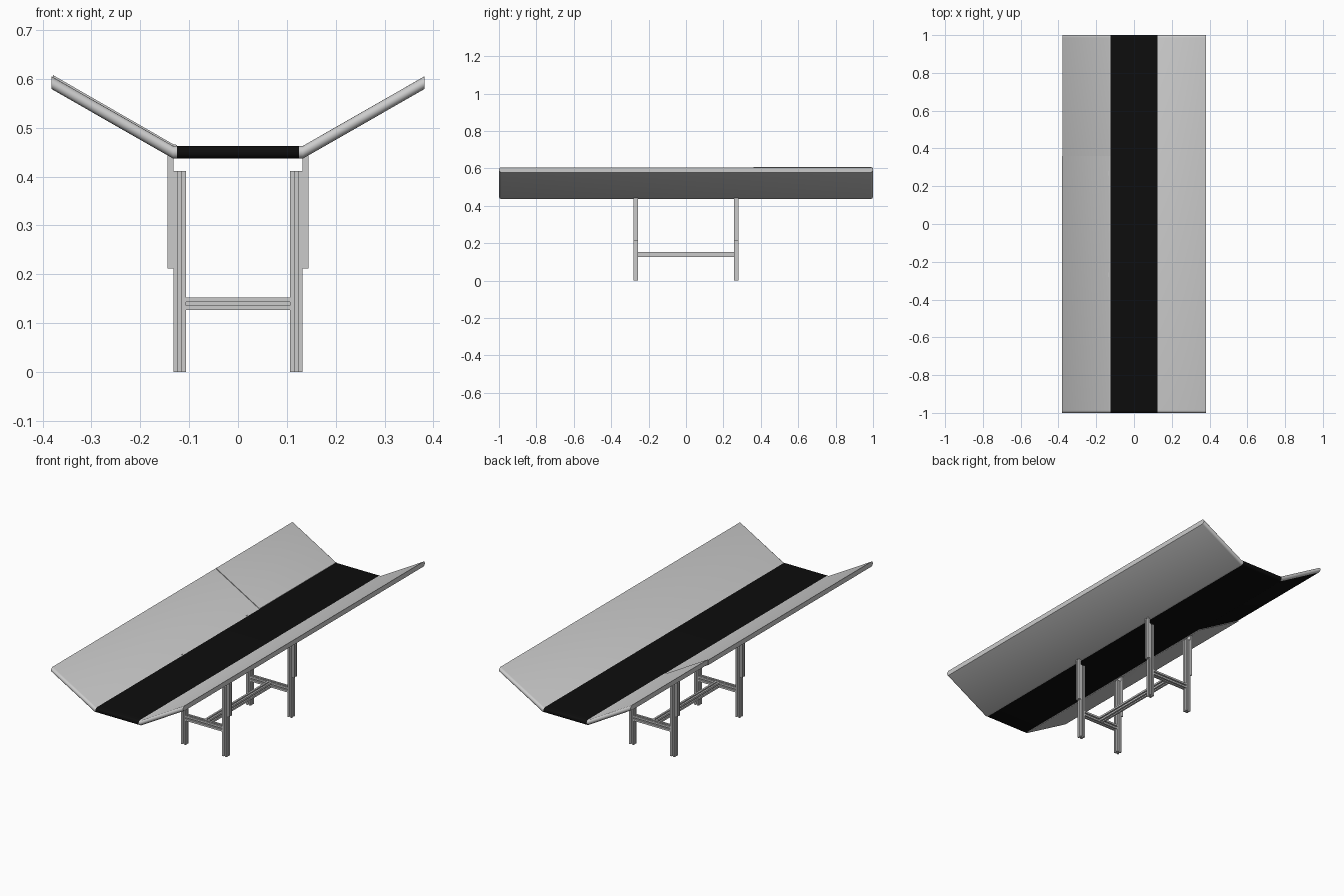
import bpy, bmesh, math
from mathutils import Vector

if "Cube" in bpy.data.objects:
    bpy.data.objects.remove(bpy.data.objects["Cube"])

black = bpy.data.materials.new("black_rubber")
black.diffuse_color = (0.004, 0.004, 0.004, 1)
black.use_nodes = True
black.node_tree.nodes["Principled BSDF"].inputs["Base Color"].default_value = black.diffuse_color
grey = bpy.data.materials.new("grey_metal")
grey.diffuse_color = (0.8, 0.8, 0.8, 1)
grey.use_nodes = True
grey.node_tree.nodes["Principled BSDF"].inputs["Base Color"].default_value = grey.diffuse_color


def loft(name, sections):
    """Join matching closed sections with quads and cap both ends."""
    bm = bmesh.new()
    rings = [[bm.verts.new(p) for p in s] for s in sections]
    n = len(rings[0])
    for a, b in zip(rings, rings[1:]):
        for i in range(n):
            j = (i + 1) % n
            bm.faces.new((a[i], a[j], b[j], b[i]))
    bm.faces.new(rings[0])
    bm.faces.new(rings[-1])
    bmesh.ops.recalc_face_normals(bm, faces=bm.faces)
    me = bpy.data.meshes.new(name)
    bm.to_mesh(me)
    bm.free()
    ob = bpy.data.objects.new(name, me)
    bpy.context.collection.objects.link(ob)
    return ob


def smooth(ob):
    bpy.ops.object.select_all(action='DESELECT')
    ob.select_set(True)
    bpy.context.view_layer.objects.active = ob
    bpy.ops.object.shade_smooth_by_angle(angle=math.radians(35))


def slab(name, stations, y0=-1, y1=1, round0=True, round1=True, r=0.013):
    """Flat strip along y with half-round ends, swept across (x, z) stations."""
    prof = []
    for y, s, rnd in ((y1, 1, round1), (y0, -1, round0)):
        if rnd:
            for k in range(9):
                a = math.pi * k / 8
                prof.append((y + s * r * (math.sin(a) - 1), s * r * math.cos(a)))
        else:
            prof += [(y, s * r), (y, -s * r)]
    ob = loft(name, [[(x, y, z + dz) for y, dz in prof] for x, z in stations])
    smooth(ob)
    return ob


def extrusion(name, start, end, w=0.026, slot=0.007, depth=0.007):
    """Square slotted aluminium bar between two points."""
    h, g, d = w / 2, slot / 2, w / 2 - depth
    side = [(h, -h), (h, -g), (d, -g), (d, g), (h, g)]
    prof = []
    for k in range(4):
        c, s = ((1, 0), (0, 1), (-1, 0), (0, -1))[k]
        prof += [(u * c - v * s, u * s + v * c) for u, v in side]
    a, b = Vector(start), Vector(end)
    t = (b - a).normalized()
    u = Vector((1, 0, 0)) if abs(t.x) < 0.5 else Vector((0, 1, 0))
    v = t.cross(u)
    return loft(name, [[p + u * i + v * j for i, j in prof] for p in (a, b)])


# belt bed and tilted side wings
slab("belt", [(-0.125, 0.45), (0.125, 0.45)]).data.materials.append(black)
slab("right_wing", [(0.125, 0.45), (0.133, 0.45), (0.382, 0.5925)])
slab("left_wing_front", [(-0.125, 0.45), (-0.133, 0.45), (-0.382, 0.5925)],
     y1=0.36, round1=False)

# rear part of the left wing: slightly raised, dark underside
back = slab("left_wing_back", [(-0.125, 0.452), (-0.132, 0.453), (-0.379, 0.595)],
            y0=0.36, round0=False)
back.data.materials.append(grey)
back.data.materials.append(black)
for f in back.data.polygons:
    if f.normal.z < -0.8 and f.area > 0.003:
        f.material_index = 1

# legs, mounting plates and cross bars
for end, y in (("front", -0.269), ("back", 0.269)):
    for side, s in (("left", -1), ("right", 1)):
        x = s * 0.119
        extrusion(f"{end}_{side}_leg", (x, y, 0), (x, y, 0.412))
        top = 0.464 if s < 0 else 0.445
        plate = [(0.132, -0.012), (0.144, -0.012), (0.144, -0.0035), (0.140, -0.0035),
                 (0.140, 0.0035), (0.144, 0.0035), (0.144, 0.012), (0.132, 0.012)]
        loft(f"{end}_{side}_plate",
             [[(s * px, y + py, z) for px, py in plate] for z in (0.212, top)])
    extrusion(f"{end}_crossbar", (-0.106, y, 0.14), (0.106, y, 0.14))
extrusion("long_bar", (0, -0.256, 0.14), (0, 0.256, 0.14))
